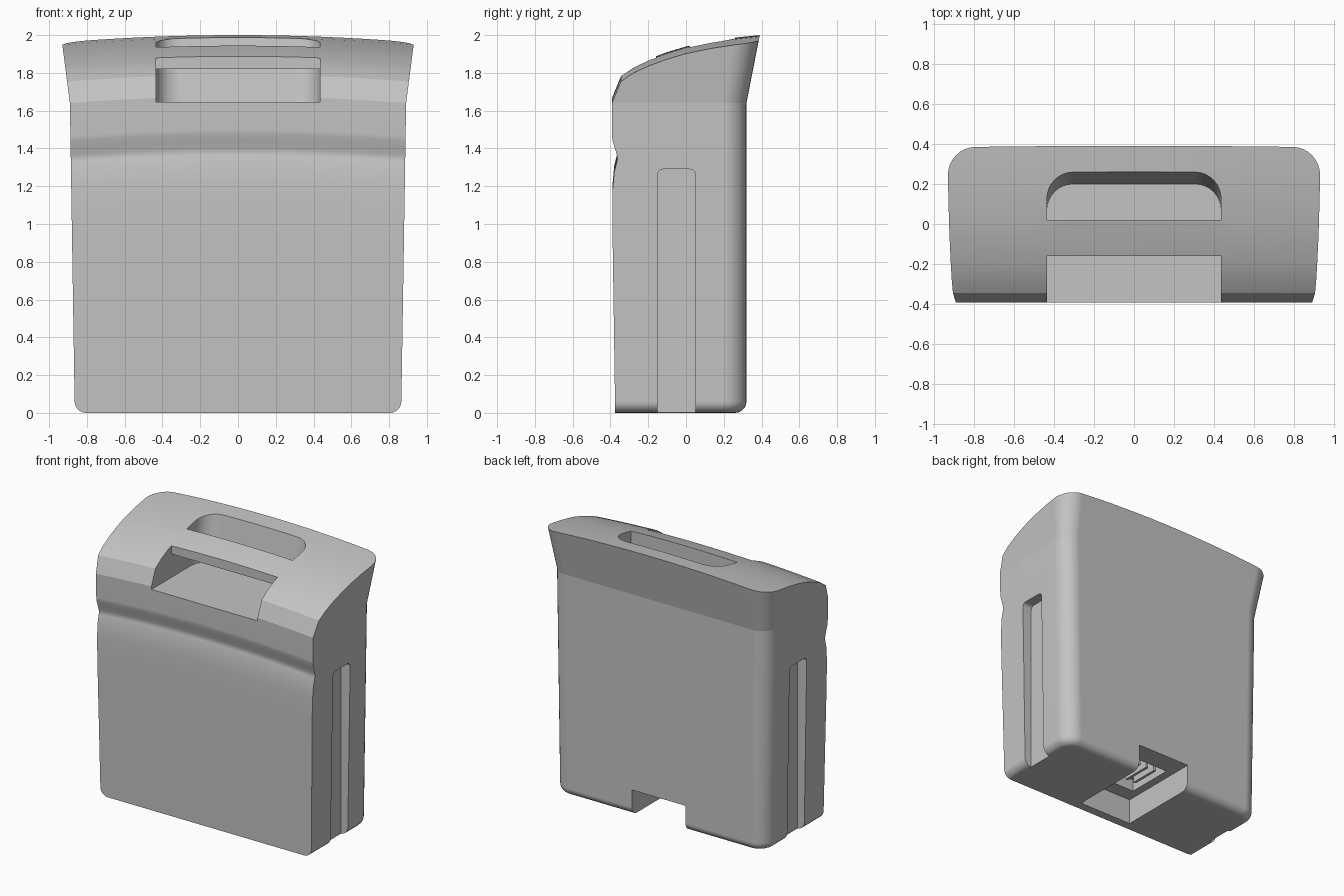
import bpy, bmesh, math
from mathutils import Matrix

cube = bpy.data.objects.get("Cube")
if cube:
    bpy.data.objects.remove(cube, do_unlink=True)

grey = bpy.data.materials.new("matte_grey")
grey.use_nodes = True
grey.diffuse_color = (0.55, 0.55, 0.55, 1)
grey.node_tree.nodes["Principled BSDF"].inputs["Base Color"].default_value = (0.55, 0.55, 0.55, 1)


def finish(bm, name):
    bmesh.ops.recalc_face_normals(bm, faces=bm.faces)
    mesh = bpy.data.meshes.new(name)
    bm.to_mesh(mesh)
    bm.free()
    mesh.materials.append(grey)
    obj = bpy.data.objects.new(name, mesh)
    bpy.context.collection.objects.link(obj)
    return obj


def loft(name, rings):
    bm = bmesh.new()
    rows = [[bm.verts.new(p) for p in ring] for ring in rings]
    n = len(rows[0])
    for a, b in zip(rows, rows[1:]):
        for i in range(n):
            j = (i + 1) % n
            bm.faces.new((a[i], a[j], b[j], b[i]))
    bm.faces.new(rows[0])
    bm.faces.new(rows[-1])
    return finish(bm, name)


def box(name, x, y, z, bevel=0):
    bm = bmesh.new()
    size = [b - a for a, b in (x, y, z)]
    mid = [(a + b) / 2 for a, b in (x, y, z)]
    bmesh.ops.create_cube(bm, size=1, matrix=Matrix.Translation(mid) @ Matrix.Diagonal((*size, 1)))
    if bevel:
        along_x = [e for e in bm.edges if abs(e.verts[0].co.x - e.verts[1].co.x) > 1e-4]
        bmesh.ops.bevel(bm, geom=along_x, offset=bevel, segments=5, profile=0.5, affect='EDGES')
    return finish(bm, name)


def footprint(w, back, r, z, front=-0.6, steps=8):
    """Plan outline: square at the front, rounded corners at the back."""
    arc = [(math.cos(t), math.sin(t)) for t in (math.pi / 2 * i / steps for i in range(steps + 1))]
    right = [(w - r + r * c, back - r + r * s, z) for c, s in arc]
    left = [(-x, y, z) for x, y, z in reversed(right)]
    return [(-w, front, z), (w, front, z)] + right + left


def boolean(target, tool, operation='DIFFERENCE'):
    mod = target.modifiers.new("cut", 'BOOLEAN')
    mod.operation = operation
    mod.solver = 'EXACT'
    mod.object = tool
    bpy.context.view_layer.objects.active = target
    bpy.ops.object.modifier_apply(modifier=mod.name)
    bpy.data.objects.remove(tool, do_unlink=True)


# Tapered shell with a rounded lower rim and a flared top
BREAK = 1.64
rim = 0.06
rings = []
for i in range(6):
    t = math.pi / 2 * i / 5
    inset = rim * (1 - math.sin(t))
    rings.append(footprint(0.865 - inset, 0.32 - inset, 0.12 - inset, rim * (1 - math.cos(t))))
rings.append(footprint(0.89, 0.32, 0.12, BREAK))
rings.append(footprint(0.956, 0.42, 0.15, 2.15))
shell = loft("battery_case", rings)

# Side profile with the front groove and domed top, bowed across the width
profile = [(-0.375, -0.3), (-0.375, 0), (-0.382, 0.5), (-0.39, 1.05), (-0.388, 1.22),
           (-0.38, 1.31), (-0.366, 1.365), (-0.363, 1.38), (-0.366, 1.4), (-0.378, 1.44),
           (-0.389, 1.475), (-0.392, 1.5), (-0.392, 1.675), (-0.345, 1.79), (-0.28, 1.835),
           (-0.2, 1.873), (-0.1, 1.91), (0, 1.94), (0.13, 1.967), (0.26, 1.987),
           (0.39, 2.0), (0.6, 2.01), (0.6, -0.3)]
stations = [1.05 * i / 14 for i in range(-14, 15)]
bowed = loft("bowed_profile", [[(x, y, z - 0.038 * (x / 0.93) ** 2 * max(0, min(1, z)))
                                for y, z in profile] for x in stations])
boolean(shell, bowed, 'INTERSECT')

# Grip pocket passing under the handle bar
pocket = loft("grip_pocket", [footprint(0.435, 0.2, 0.13, 1.645), footprint(0.435, 0.315, 0.13, 2.3)])
boolean(pocket, box("handle_bar", (-0.6, 0.6), (-0.16, 0.02), (1.82, 2.5)))
boolean(shell, pocket)

# Guide slots on both sides
for side in (-1, 1):
    span = sorted((side * 0.81, side * 1.1))
    boolean(shell, box("guide_slot", span, (-0.15, 0.05), (-0.3, 1.29), 0.03))

# Connector bay under the back, with a socket in its ceiling
boolean(shell, box("connector_bay", (-0.22, 0.22), (-0.31, 0.6), (-0.3, 0.19)))
boolean(shell, box("socket", (-0.16, 0.16), (-0.2, 0.16), (0.1, 0.28)))

# Contact blades in the socket
for i in range(4):
    x = -0.105 + 0.07 * i
    box("contact_blade", (x - 0.01, x + 0.01), (-0.12, 0.1), (0.2, 0.29))

# Smooth shading with crisp edges and a hard line where the top flares
bm = bmesh.new()
bm.from_mesh(shell.data)
for f in bm.faces:
    f.smooth = True
for e in bm.edges:
    flare_line = all(abs(v.co.z - BREAK) < 0.001 for v in e.verts)
    e.smooth = not flare_line and e.calc_face_angle(0) < math.radians(20)
bm.to_mesh(shell.data)
bm.free()
weighted = shell.modifiers.new("weighted_normals", 'WEIGHTED_NORMAL')
weighted.keep_sharp = True
